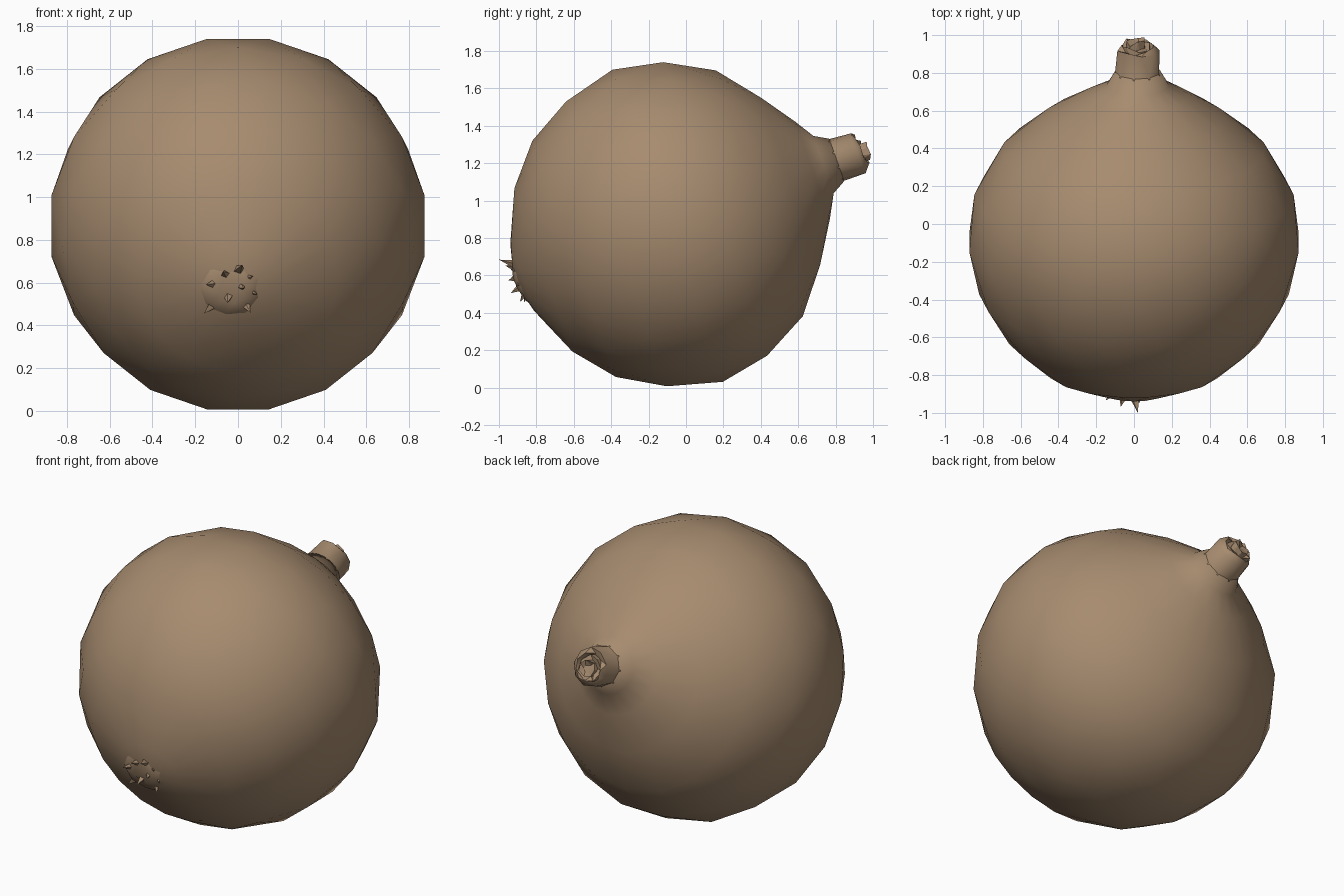
import bpy, bmesh, math, random
from mathutils import Vector

if "Cube" in bpy.data.objects:
    bpy.data.objects.remove(bpy.data.objects["Cube"])

random.seed(4)
TILT = math.radians(19.5)
CENTRE = Vector((0, -0.07, 0.875))
AXIS = Vector((0, math.cos(TILT), math.sin(TILT)))    # root end to stem end
SIDE = Vector((1, 0, 0))
UP = Vector((0, -math.sin(TILT), math.cos(TILT)))

skin = bpy.data.materials.new("onion_skin_brown")
skin.diffuse_color = (0.385, 0.26, 0.16, 1)
skin.use_nodes = True
skin.node_tree.nodes["Principled BSDF"].inputs["Base Color"].default_value = skin.diffuse_color


def place(t, x, u):
    return CENTRE + AXIS * t + SIDE * x + UP * u


def finish(bm, name, angle):
    bmesh.ops.recalc_face_normals(bm, faces=bm.faces)
    mesh = bpy.data.meshes.new(name)
    bm.to_mesh(mesh)
    bm.free()
    mesh.materials.append(skin)
    ob = bpy.data.objects.new(name, mesh)
    bpy.context.collection.objects.link(ob)
    bpy.ops.object.select_all(action='DESELECT')
    ob.select_set(True)
    bpy.context.view_layer.objects.active = ob
    bpy.ops.object.shade_smooth_by_angle(angle=math.radians(angle))


def lathe(name, rings, sides, angle):
    """rings: (distance on axis, radius, x shift, up shift, raggedness)"""
    bm = bmesh.new()
    loops = []
    for k, (t, r, sx, su, jag) in enumerate(rings):
        loop = []
        for i in range(sides):
            a = 2 * math.pi * (i + 0.5 * (k % 2)) / sides
            dt = random.uniform(-jag, jag)
            loop.append(bm.verts.new(place(t + dt, sx + r * math.cos(a), su + r * math.sin(a))))
        loops.append(loop)
    for k, (lo, hi) in enumerate(zip(loops, loops[1:])):
        for i in range(sides):
            j = (i + 1) % sides
            if k % 2 == 0:                            # staggered triangles
                bm.faces.new((lo[i], lo[j], hi[i]))
                bm.faces.new((lo[j], hi[j], hi[i]))
            else:
                bm.faces.new((lo[i], lo[j], hi[j]))
                bm.faces.new((lo[i], hi[j], hi[i]))
    bm.faces.new(loops[0])
    bm.faces.new(loops[-1])
    finish(bm, name, angle)


# Bulb, drawn out into the neck
lathe("onion_bulb", [
    (-0.89, 0.05, 0, 0, 0), (-0.855, 0.19, 0, 0, 0), (-0.735, 0.47, 0, 0, 0),
    (-0.56, 0.67, 0, 0, 0), (-0.32, 0.82, 0, 0, 0), (-0.03, 0.885, 0, 0, 0),
    (0.24, 0.845, 0, 0, 0), (0.49, 0.697, 0, 0, 0), (0.67, 0.48, 0, 0.005, 0),
    (0.80, 0.275, 0.01, 0.02, 0), (0.865, 0.165, 0.02, 0.03, 0),
    (0.94, 0.12, 0.02, 0.03, 0)], 18, 60)

# Dry neck with a ragged rim folded inwards
lathe("dry_neck", [
    (0.84, 0.17, 0.02, 0.03, 0), (0.94, 0.12, 0.02, 0.03, 0),
    (1.06, 0.115, 0.02, 0.025, 0.02), (1.075, 0.085, 0.02, 0.025, 0.02),
    (1.03, 0.065, 0.02, 0.02, 0.01)], 9, 40)

# Torn inner layers showing at the cut end
for n, (t, r) in enumerate(((1.085, 0.08), (1.105, 0.05))):
    lathe(f"inner_layer_{n + 1}", [
        (1.0, r, 0.01, 0.02, 0), (t, r, 0.01, 0.02, 0.02),
        (t - 0.01, r * 0.5, 0.01, 0.015, 0.015)], 7, 25)

# Root plate
lathe("root_plate", [
    (-0.80, 0.20, -0.03, -0.01, 0), (-0.875, 0.13, -0.03, -0.01, 0.01),
    (-0.89, 0.07, -0.03, -0.01, 0.012)], 9, 30)

# Short root hairs: (tip x, tip up, tip distance)
bm = bmesh.new()
tips = [(-0.16, -0.13, -0.89), (0.06, -0.12, -0.91), (0.09, -0.03, -0.90),
        (0.02, 0.13, -0.94), (-0.15, 0.02, -0.91), (-0.05, -0.06, -0.94),
        (0.03, 0.01, -0.93), (-0.07, 0.09, -0.92), (0.07, 0.06, -0.90)]
for x, u, t in tips:
    tip = bm.verts.new(place(t, x, u))
    bx, bu = -0.03 + (x + 0.03) * 0.55, -0.01 + (u + 0.01) * 0.55
    base = [bm.verts.new(place(-0.86, bx + 0.032 * math.cos(a), bu + 0.032 * math.sin(a)))
            for a in (0.3, 1.87, 3.44, 5.01)]
    for i in range(4):
        bm.faces.new((base[i], base[(i + 1) % 4], tip))
    bm.faces.new(base)
finish(bm, "root_hairs", 40)
